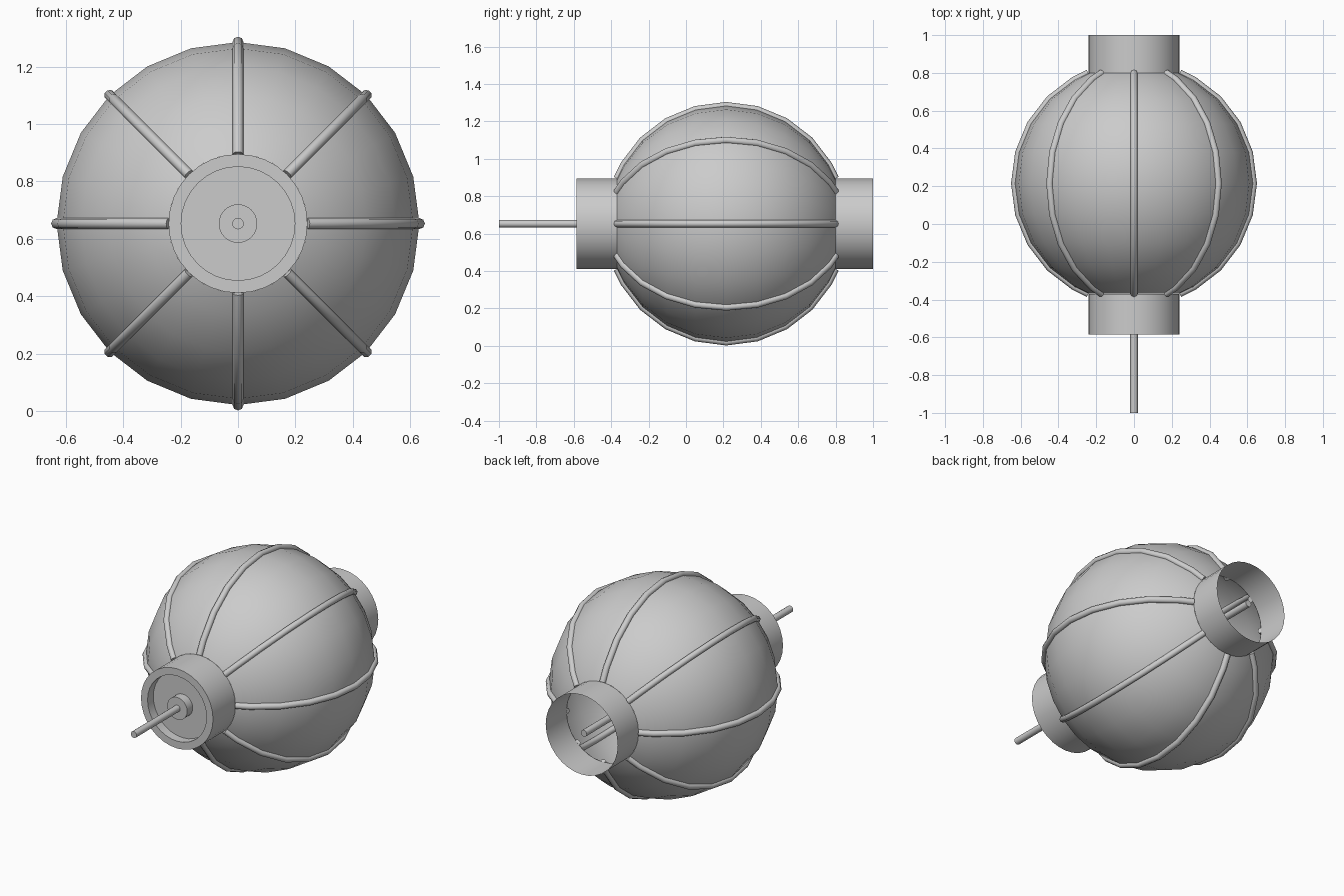
import bpy, bmesh
from math import sin, cos, pi, radians, sqrt

if "Cube" in bpy.data.objects:
    bpy.data.objects.remove(bpy.data.objects["Cube"])

CY, CZ = 0.215, 0.653      # centre of the globe
R = 0.632                  # globe radius
COLLAR_R = 0.242


def finish(obj, angle=35):
    bpy.ops.object.select_all(action='DESELECT')
    obj.select_set(True)
    bpy.context.view_layer.objects.active = obj
    bpy.ops.object.shade_smooth_by_angle(angle=radians(angle))


def lathe(name, profile, sides):
    """Revolve (radius, y) points about the y-directed centre axis."""
    bm = bmesh.new()
    rings = []
    for r, y in profile:
        if r == 0:
            rings.append([bm.verts.new((0, y, CZ))] * sides)
        else:
            rings.append([bm.verts.new((r * sin(2 * pi * i / sides), y,
                                        CZ + r * cos(2 * pi * i / sides)))
                          for i in range(sides)])
    for a, b in zip(rings, rings[1:]):
        for i in range(sides):
            j = (i + 1) % sides
            quad = list(dict.fromkeys((a[i], a[j], b[j], b[i])))
            bm.faces.new(quad)
    bmesh.ops.recalc_face_normals(bm, faces=bm.faces)
    mesh = bpy.data.meshes.new(name)
    bm.to_mesh(mesh)
    bm.free()
    obj = bpy.data.objects.new(name, mesh)
    bpy.context.collection.objects.link(obj)
    finish(obj)
    return obj


# Meridian shared by the shade and its ribs: 15 degree steps, cut at the collars
end = 67.5
angles = [-end] + list(range(-60, 61, 15)) + [end]
meridian = [(R * cos(radians(a)), CY + R * sin(radians(a))) for a in angles]

# Hollow globe, open at both ends
lathe("globe_shade", meridian, 24)

# Front collar with recessed face, and thin open rear tube
lathe("front_collar", [(COLLAR_R, -0.37), (COLLAR_R, -0.585), (0.198, -0.585),
                       (0.198, -0.53), (0, -0.53)], 32)
lathe("rear_tube", [(COLLAR_R, 0.80), (COLLAR_R, 1.0)], 32)

# Hub and long central rod
lathe("hub", [(0, -0.53), (0.067, -0.53), (0.067, -0.583), (0, -0.583)], 32)
lathe("centre_rod", [(0, -1.0), (0.02, -1.0), (0.02, 0.98), (0, 0.98)], 16)

# Eight round ribs following the globe
curve = bpy.data.curves.new("ribs", 'CURVE')
curve.dimensions = '3D'
curve.bevel_depth = 0.019
curve.bevel_resolution = 2
curve.use_fill_caps = True
for k in range(8):
    t = k * pi / 4
    spline = curve.splines.new('POLY')
    spline.points.add(len(meridian) - 1)
    for p, (r, y) in zip(spline.points, meridian):
        p.co = (r * sin(t), y, CZ + r * cos(t), 1)
ribs = bpy.data.objects.new("ribs", curve)
bpy.context.collection.objects.link(ribs)
bpy.ops.object.select_all(action='DESELECT')
ribs.select_set(True)
bpy.context.view_layer.objects.active = ribs
bpy.ops.object.convert(target='MESH')
finish(bpy.context.view_layer.objects.active, 50)
